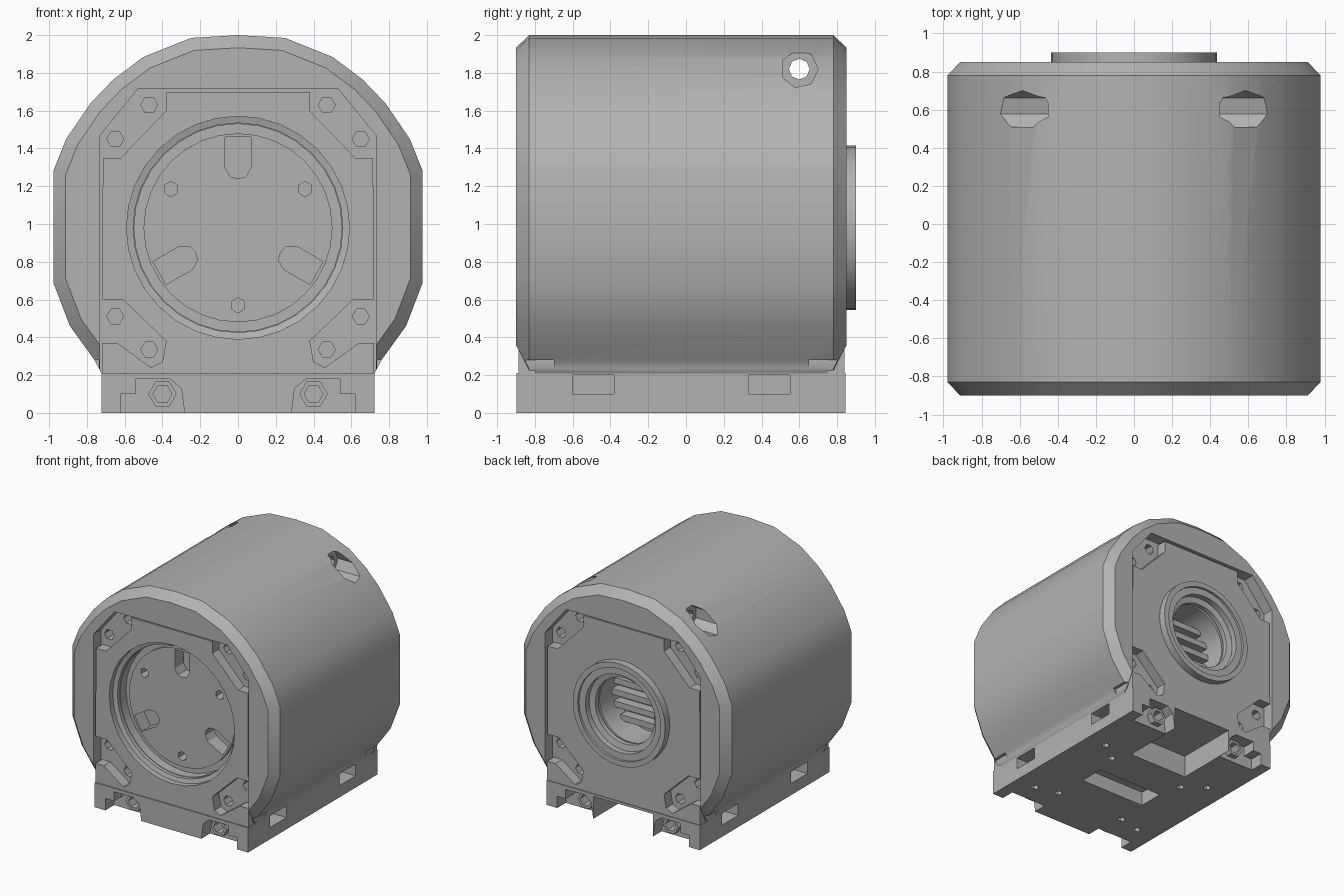
import bpy, bmesh
from math import cos, sin, pi, sqrt, radians

if "Cube" in bpy.data.objects:
    bpy.data.objects.remove(bpy.data.objects["Cube"])

grey = bpy.data.materials.new("machined_grey")
grey.use_nodes = True
grey.diffuse_color = (0.45, 0.45, 0.45, 1)
grey.node_tree.nodes["Principled BSDF"].inputs["Base Color"].default_value = (0.45, 0.45, 0.45, 1)

CZ = 0.98  # height of the bore axis


def loft(name, pts, sections, axis="y", centre=(0, 0)):
    """Sweep a closed outline along an axis; sections are (position, scale)."""
    place = {"x": lambda a, b, t: (t, a, b),
             "y": lambda a, b, t: (a, t, b),
             "z": lambda a, b, t: (a, b, t)}[axis]
    ca, cb = centre
    bm = bmesh.new()
    rings = [[bm.verts.new(place(ca + (a - ca) * s, cb + (b - cb) * s, t)) for a, b in pts]
             for t, s in sections]
    n = len(pts)
    for lo, hi in zip(rings, rings[1:]):
        for i in range(n):
            bm.faces.new((lo[i], lo[(i + 1) % n], hi[(i + 1) % n], hi[i]))
    bm.faces.new(rings[0])
    bm.faces.new(rings[-1])
    bmesh.ops.recalc_face_normals(bm, faces=bm.faces)
    mesh = bpy.data.meshes.new(name)
    bm.to_mesh(mesh)
    bm.free()
    mesh.materials.append(grey)
    ob = bpy.data.objects.new(name, mesh)
    bpy.context.scene.collection.objects.link(ob)
    return ob


def prism(name, pts, t0, t1, axis="y"):
    return loft(name, pts, [(t0, 1), (t1, 1)], axis)


def disc(a, b, r, n=32):
    return [(a + r * cos(2 * pi * i / n), b + r * sin(2 * pi * i / n)) for i in range(n)]


def rect(a0, a1, b0, b1):
    return [(a0, b0), (a1, b0), (a1, b1), (a0, b1)]


def flip(pts, s):
    return [(a * s, b) for a, b in pts]


def mirrored(half):
    return half + [(-a, b) for a, b in reversed(half)]


def cut(target, cutter, keep=False):
    cutter.hide_render = True
    mod = target.modifiers.new("cut", "BOOLEAN")
    mod.operation = "DIFFERENCE"
    mod.solver = "EXACT"
    mod.object = cutter
    bpy.context.view_layer.objects.active = target
    bpy.ops.object.modifier_apply(modifier=mod.name)
    if not keep:
        bpy.data.objects.remove(cutter)


# Barrel-shaped shell with chamfered ends
shell_half = [(0.25, 1.985), (0.5, 1.885), (0.66, 1.765), (0.78, 1.64), (0.91, 1.45),
              (0.978, 1.28), (0.978, 0.69), (0.89, 0.46), (0.76, 0.28), (0.72, 0.205)]
shell = loft("shell", [(0, 2)] + mirrored(shell_half),
             [(-0.9, 0.933), (-0.83, 1), (0.78, 1), (0.85, 0.933)], "y", (0, 1))

# Seats for the end caps
seat = mirrored([(0.73, 0.1), (0.73, 1.47), (0.53, 1.715)])
cut(shell, prism("cutter", seat, -1, -0.8))
cut(shell, prism("cutter", seat, 0.75, 1))

# Cross bore with wide mouths near the top
cut(shell, prism("cutter", disc(0.6, 1.82, 0.055, 8), -1, 1, "x"))
for s in (-1, 1):
    cut(shell, prism("cutter", disc(0.6, 1.82, 0.1, 7), s * 0.45, s * 1.1, "x"))

# Front and back bores
cut(shell, prism("cutter", disc(0, CZ, 0.55), -1, -0.6))
cut(shell, prism("cutter", disc(0, CZ, 0.29), 0.5, 1))

# End caps
cap = mirrored([(0.72, 0.195), (0.715, 1.46), (0.53, 1.7)])
front_cap = prism("front_cap", cap, -0.888, -0.79)
back_cap = prism("back_cap", cap, 0.74, 0.838)
cut(front_cap, loft("cutter", disc(0, CZ, 0.59), [(-1, 1), (-0.84, 1), (-0.83, 0.94), (-0.7, 0.94)],
                    "y", (0, CZ)))
cut(back_cap, prism("cutter", disc(0, CZ, 0.33), 0.7, 1))

# Corner pockets and screw holes
top_pocket = [(0.38, 1.8), (0.38, 1.6), (0.62, 1.35), (0.8, 1.35), (0.8, 1.8)]
low_pocket = [(0.8, 0.6), (0.61, 0.6), (0.38, 0.38), (0.4, 0.27), (0.46, 0.24), (0.64, 0.37), (0.8, 0.37)]
for end, ob, inner in ((-1, front_cap, -0.7), (1, back_cap, 0.65)):
    for s in (-1, 1):
        for pocket in (top_pocket, low_pocket):
            cut(ob, prism("cutter", flip(pocket, s), inner, end))
        for x, z in ((0.47, 1.63), (0.65, 1.45), (0.65, 0.51), (0.47, 0.335)):
            cut(shell, prism("cutter", disc(s * x, z, 0.045, 6), inner, end))
        # Side notch above the base
        cut(shell, prism("cutter", rect(*sorted((s * 0.735, s * 0.9)), 0.15, 0.28), inner, end))

# Rotor in the front bore
rotor_rim = prism("rotor_rim", disc(0, CZ, 0.552), -0.72, -0.58)
rotor_disc = prism("rotor_disc", disc(0, CZ, 0.5), -0.75, -0.7)


def rotate(pts, ang):
    return [(a * cos(ang) - b * sin(ang), CZ + a * sin(ang) + b * cos(ang)) for a, b in pts]


for k in range(3):
    ang = radians(90 + 120 * k)
    slot = [(0.48, 0.07), (0.32, 0.07), (0.27, 0.04), (0.26, 0), (0.27, -0.04), (0.32, -0.07), (0.48, -0.07)]
    hole = [(0.41 + a, b) for a, b in disc(0, 0, 0.04, 6)]
    for pts, turn in ((slot, ang), (hole, ang + pi)):
        cutter = prism("cutter", rotate(pts, turn), -0.9, -0.63)
        cut(rotor_disc, cutter, keep=True)
        cut(rotor_rim, cutter)

# Back flange with a stepped mouth
flange = loft("back_flange", disc(0, CZ, 0.435), [(0.78, 1), (0.9, 1)], "y", (0, CZ))
cut(flange, prism("cutter", disc(0, CZ, 0.39), 0.88, 1))
cut(flange, loft("cutter", disc(0, CZ, 0.28), [(0.7, 1), (0.82, 1), (0.83, 1.18), (1, 1.18)], "y", (0, CZ)))

# Slats inside the back bore
for i in range(-2, 3):
    z = i * 0.1
    w = sqrt(0.29 ** 2 - z ** 2)
    prism("bore_slat", rect(-w, w, CZ + z - 0.025, CZ + z + 0.025), 0.49, 0.58)

# Base block
base = prism("base", rect(-0.722, 0.722, 0, 0.21), -0.897, 0.845)
cut(base, prism("cutter", rect(-0.28, 0.28, -0.1, 0.19), 0.3, 1))
corner = [(0.54, 0.18), (0.54, 0.1), (0.62, 0.1), (0.62, -0.02), (0.28, -0.02), (0.3, 0.13), (0.36, 0.18)]
for s in (-1, 1):
    for y0, y1, deep in ((-1, -0.78, -0.68), (0.73, 1, 0.63)):
        cut(base, prism("cutter", flip(corner, s), y0, y1))
        cut(base, prism("cutter", disc(s * 0.4, 0.1, 0.05, 6), y0 if y0 < 0 else deep, deep if y0 < 0 else y1))
    # Clamp slots in the sides
    for y in (-0.49, 0.44):
        cut(base, prism("cutter", rect(y - 0.11, y + 0.11, 0.1, 0.2), s * 0.6, s * 0.8, "x"))
    # Screw holes in the underside
    for x, y in ((0.36, 0.15), (0.33, -0.55), (0.53, 0.28), (0.53, -0.6)):
        cut(base, prism("cutter", disc(s * x, y, 0.03, 6), -0.1, 0.08, "z"))
cut(base, prism("cutter", rect(-0.31, 0.31, -0.27, -0.05), -0.1, 0.12, "z"))

# Raised collars around the foot screws
for s in (-1, 1):
    for y0, y1 in ((-0.83, -0.77), (0.72, 0.78)):
        collar = prism("foot_collar", disc(s * 0.4, 0.1, 0.075, 6), y0, y1)
        cut(collar, prism("cutter", disc(s * 0.4, 0.1, 0.05, 6), y0 - 0.1, y1 + 0.1))

# Smooth the round parts
bpy.ops.object.select_all(action="DESELECT")
for ob in (shell, front_cap, back_cap, rotor_rim, rotor_disc, flange):
    ob.select_set(True)
bpy.context.view_layer.objects.active = shell
bpy.ops.object.shade_smooth_by_angle(angle=radians(30))
